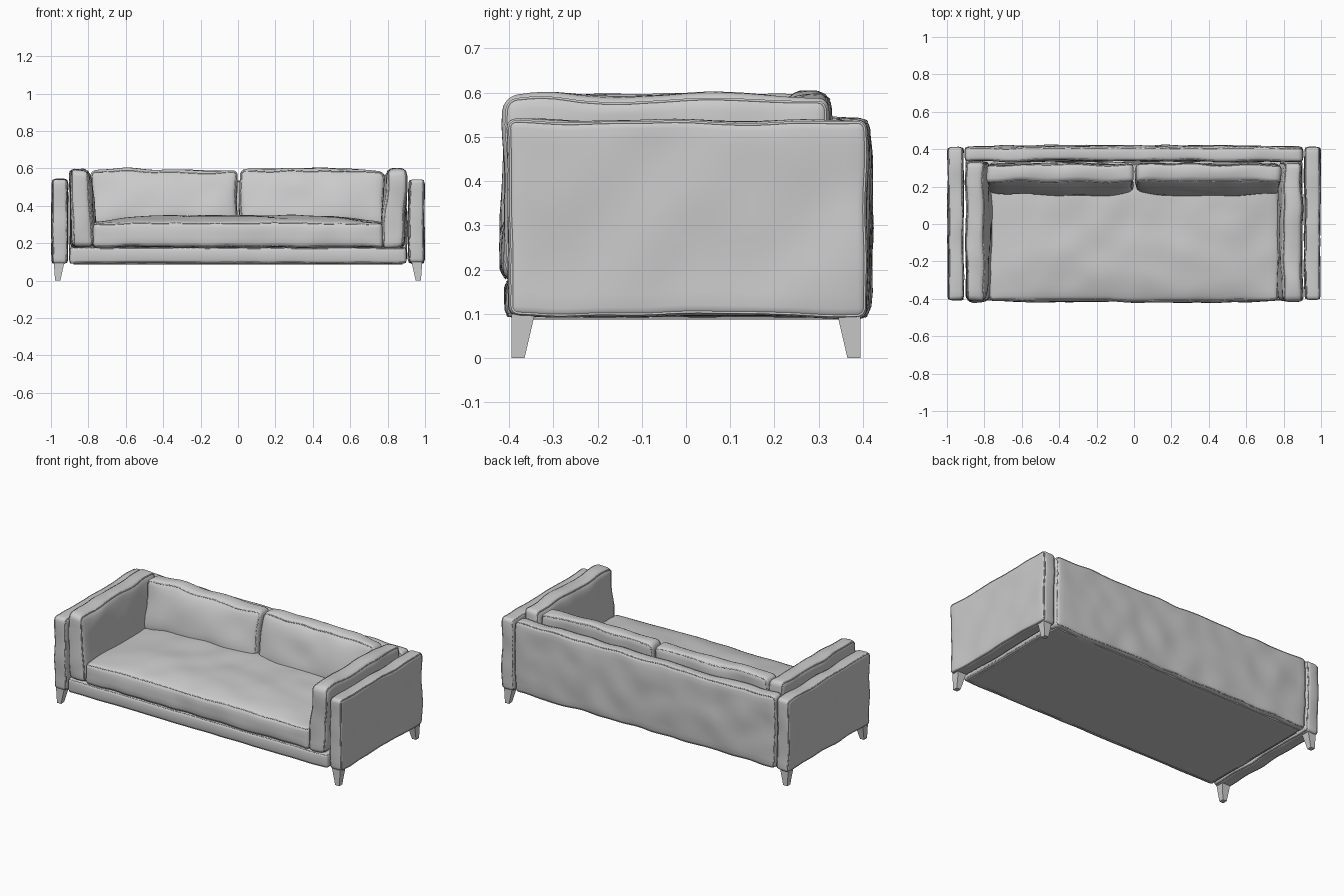
import bpy, bmesh, math
from mathutils import Vector, noise

if "Cube" in bpy.data.objects:
    bpy.data.objects.remove(bpy.data.objects["Cube"])


def ticks(h, r):
    """Grid positions along one axis: fine in the rounded edges, even between."""
    n = max(2, round(2 * (h - r) / 0.03))
    mid = [-(h - r) + 2 * (h - r) * i / n for i in range(n + 1)]
    edge = [h, h - r * 0.27, h - r * 0.59]
    return [-e for e in edge] + mid + edge[::-1]


def finish(bm, name, smooth=True):
    bmesh.ops.recalc_face_normals(bm, faces=bm.faces)
    for f in bm.faces:
        f.smooth = smooth
    me = bpy.data.meshes.new(name)
    bm.to_mesh(me)
    bm.free()
    ob = bpy.data.objects.new(name, me)
    bpy.context.collection.objects.link(ob)
    return ob


def pad(name, lo, hi, r, crowns=(), thin=0, lean=(0, 0), wobble=0.009, piping=0.0035):
    """Upholstered block: rounded box, crowned faces, slight wrinkles, piped seams.
    crowns: (axis, sign, amount); thin: axis the seams are across; lean: (shift, taper)."""
    lo, hi = Vector(lo), Vector(hi)
    c, h = (lo + hi) / 2, (hi - lo) / 2

    def warp(p):
        q = p.copy()
        for a, s, amt in crowns:
            u, v = [p[k] / h[k] for k in range(3) if k != a]
            w = max(0, 1 - u ** 4) * max(0, 1 - v ** 4)
            q[a] += s * amt * w * max(0, s * p[a] / h[a])
        t = p.z / h.z
        q[thin] = q[thin] * (1 - lean[1] * t) + lean[0] * t
        q += c
        return q + noise.noise_vector(q * 6.5) * wobble

    bm = bmesh.new()
    for a in range(3):
        b, d = (a + 1) % 3, (a + 2) % 3
        tb, td = ticks(h[b], r), ticks(h[d], r)
        for s in (-1, 1):
            rows = []
            for u in tb:
                row = []
                for v in td:
                    p = Vector((0, 0, 0))
                    p[a], p[b], p[d] = s * h[a], u, v
                    core = Vector([max(-(h[k] - r), min(h[k] - r, p[k])) for k in range(3)])
                    row.append(bm.verts.new(warp(core + (p - core).normalized() * r)))
                rows.append(row)
            for i in range(len(tb) - 1):
                for j in range(len(td) - 1):
                    bm.faces.new((rows[i][j], rows[i + 1][j], rows[i + 1][j + 1], rows[i][j + 1]))
    bmesh.ops.remove_doubles(bm, verts=bm.verts, dist=0.0004)
    finish(bm, name)

    if not piping:
        return
    # seam cords around both broad faces
    b, d = [k for k in range(3) if k != thin]
    k = r * 0.7
    cu = bpy.data.curves.new(name + "_piping", 'CURVE')
    cu.dimensions = '3D'
    cu.bevel_depth = piping
    cu.bevel_resolution = 0
    for s in (-1, 1):
        pts = []
        for q, (sb, sd) in enumerate(((1, 1), (-1, 1), (-1, -1), (1, -1))):
            for i in range(5):
                ang = math.pi / 2 * (q + i / 4)
                pts.append((sb * (h[b] - r) + k * math.cos(ang), sd * (h[d] - r) + k * math.sin(ang)))
        path = []
        for (x0, y0), (x1, y1) in zip(pts, pts[1:] + pts[:1]):
            n = max(1, round(math.hypot(x1 - x0, y1 - y0) / 0.03))
            for i in range(n):
                p = Vector((0, 0, 0))
                p[thin] = s * (h[thin] - r + k)
                p[b], p[d] = x0 + (x1 - x0) * i / n, y0 + (y1 - y0) * i / n
                path.append(warp(p))
        sp = cu.splines.new('POLY')
        sp.points.add(len(path) - 1)
        for pt, p in zip(sp.points, path):
            pt.co = (*p, 1)
        sp.use_cyclic_u = True
    ob = bpy.data.objects.new(name + "_piping", cu)
    bpy.context.collection.objects.link(ob)
    bpy.ops.object.select_all(action='DESELECT')
    bpy.context.view_layer.objects.active = ob
    ob.select_set(True)
    bpy.ops.object.convert(target='MESH')


def mirrored(lo, hi, s):
    xs = sorted((s * lo[0], s * hi[0]))
    return (xs[0], *lo[1:]), (xs[1], *hi[1:])


# base rail, underside cloth and back panel
pad("base", (-0.9, -0.405, 0.092), (0.9, 0.345, 0.178), 0.018,
    [(1, -1, 0.006)], thin=2, wobble=0.003)
pad("underside", (-0.88, -0.38, 0.087), (0.88, 0.38, 0.11), 0.004, wobble=0, piping=0)
pad("back_panel", (-0.903, 0.335, 0.092), (0.903, 0.412, 0.538), 0.024,
    [(1, 1, 0.008)], thin=1)

# one long seat cushion
pad("seat_cushion", (-0.775, -0.41, 0.178), (0.775, 0.325, 0.31), 0.024,
    [(2, 1, 0.038), (1, -1, 0.008)], thin=2)

for s, side in ((-1, "left"), (1, "right")):
    # outer arm
    pad(side + "_arm", *mirrored((0.912, -0.405, 0.092), (0.995, 0.41, 0.54), s), 0.022,
        thin=0, wobble=0.008)
    # loose cushion inside the arm
    pad(side + "_arm_cushion", *mirrored((0.785, -0.412, 0.18), (0.895, 0.33, 0.588), s), 0.03,
        [(0, -s, 0.016), (2, 1, 0.01)], thin=0, lean=(s * 0.01, 0.1), wobble=0.012)
    # back cushion
    pad(side + "_back_cushion", *mirrored((0.006, 0.195, 0.29), (0.785, 0.315, 0.585), s), 0.03,
        [(1, -1, 0.024), (2, 1, 0.012)], thin=1, lean=(0.02, 0.2), wobble=0.012)
    # tapered legs, straight on the outer face
    for t, end in ((-1, "front"), (1, "back")):
        bm = bmesh.new()
        rings = []
        for z, x0, x1, y0, y1 in ((0, 0.95, 0.978, 0.365, 0.395), (0.1, 0.928, 0.985, 0.342, 0.395)):
            rings.append([bm.verts.new((s * x, t * y, z))
                          for x, y in ((x0, y0), (x1, y0), (x1, y1), (x0, y1))])
        for i in range(4):
            j = (i + 1) % 4
            bm.faces.new((rings[0][i], rings[0][j], rings[1][j], rings[1][i]))
        for ring in rings:
            bm.faces.new(ring)
        finish(bm, f"{end}_{side}_leg", smooth=False)
